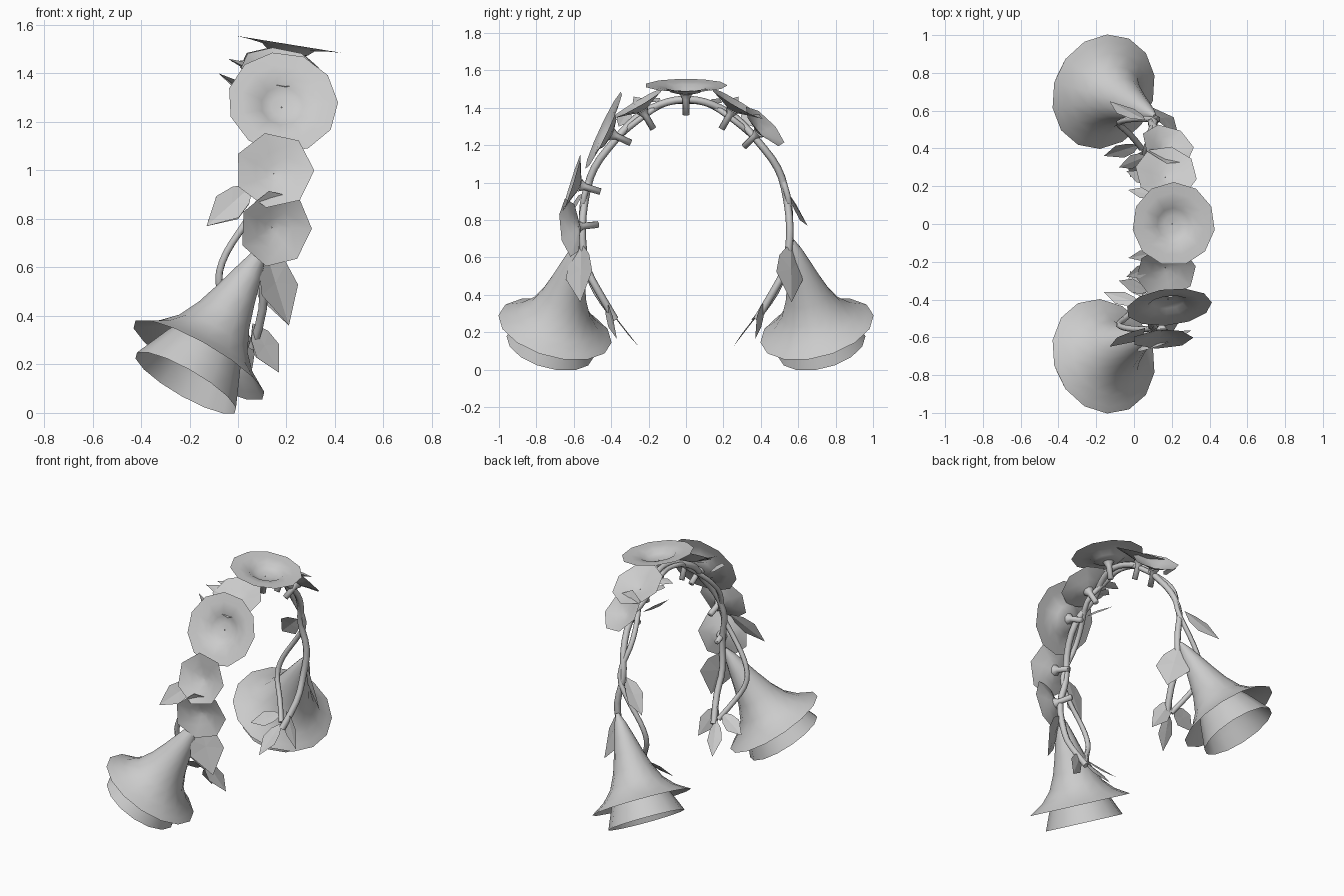
import bpy, math
from mathutils import Vector

cube = bpy.data.objects.get("Cube")
if cube:
    bpy.data.objects.remove(cube)

grey = bpy.data.materials.new("plain grey")
grey.use_nodes = True
grey.diffuse_color = (0.6, 0.6, 0.6, 1)
grey.node_tree.nodes["Principled BSDF"].inputs["Base Color"].default_value = (0.6, 0.6, 0.6, 1)


def add_mesh(name, verts, faces, smooth=False):
    mesh = bpy.data.meshes.new(name)
    mesh.from_pydata(verts, [], faces)
    mesh.materials.append(grey)
    for p in mesh.polygons:
        p.use_smooth = smooth
    ob = bpy.data.objects.new(name, mesh)
    bpy.context.collection.objects.link(ob)


def lathe(name, profile, sides, loc, axis):
    """Spin (radius, height) pairs around an axis through loc."""
    q = Vector(axis).to_track_quat('Z', 'Y')
    verts, faces = [], []
    for r, h in profile:
        for i in range(sides):
            a = math.tau * i / sides
            verts.append(Vector(loc) + q @ Vector((r * math.cos(a), r * math.sin(a), h)))
    for j in range(len(profile) - 1):
        for i in range(sides):
            k = (i + 1) % sides
            faces.append((j * sides + i, j * sides + k, (j + 1) * sides + k, (j + 1) * sides + i))
    add_mesh(name, verts, faces, True)


def flower(name, loc, normal, r, sides, dish):
    """Dish given as (radius fraction, height) pairs, with a funnel and a stalk behind it."""
    lathe(name, [(r * f, h) for f, h in dish], sides, loc, normal)
    lathe(name + "_stalk", [(.035, -.046), (.018, -.075), (.018, -.16), (.001, -.16)], 8, loc, normal)


def leaf(name, base, tip, width, side):
    """Pointed leaf with a slight fold along its midrib."""
    b, t = Vector(base), Vector(tip)
    d = t - b
    s = Vector(side)
    s = (s - d * (s.dot(d) / d.length_squared)).normalized() * width / 2
    n = d.cross(s).normalized() * width * .06
    verts = [b, b + d * .25 + s * .75 + n, b + d * .55 + s + n, t,
             b + d * .55 - s + n, b + d * .25 - s * .75 + n, b + d * .45]
    add_mesh(name, verts, [(0, 1, 6), (1, 2, 6), (2, 3, 6), (3, 4, 6), (4, 5, 6), (5, 0, 6)])


def strand(name, half, thick):
    """Vine strand from a half path, reflected across y = 0."""
    path = [(x, -y, z) for x, y, z in half] + [p for p in reversed(half) if p[1] > 0]
    cu = bpy.data.curves.new(name, 'CURVE')
    cu.dimensions = '3D'
    cu.bevel_depth = thick
    cu.bevel_resolution = 1
    cu.use_fill_caps = True
    sp = cu.splines.new('NURBS')
    sp.points.add(len(path) - 1)
    for p, co in zip(sp.points, path):
        p.co = (*co, 1)
    sp.use_endpoint_u = True
    sp.order_u = 3
    sp.resolution_u = 3
    cu.materials.append(grey)
    bpy.context.collection.objects.link(bpy.data.objects.new(name, cu))


# Twined vines
strand("main_vine", [(.06, .38, .27), (.11, .47, .42), (.1, .54, .55), (.13, .56, .75), (.08, .54, .92),
                     (.12, .5, 1.08), (.16, .37, 1.24), (.1, .26, 1.36), (.15, .12, 1.43), (.17, 0, 1.45)], .02)
strand("twining_vine", [(.04, .4, .3), (-.02, .48, .4), (-.09, .53, .53), (-.06, .55, .65), (.03, .56, .78),
                        (.13, .55, .93), (.07, .48, 1.11), (.1, .37, 1.24), (.17, .25, 1.34),
                        (.11, .12, 1.43), (.14, 0, 1.44)], .016)

# Flowers along the arch: broad ones have a flat rim and a dimple, cupped ones are shallow cones
broad = [(1, 0), (.75, -.004), (.5, -.012), (.38, -.034), (.2, -.044), (.01, -.047)]
cupped = [(1, 0), (.5, -.026), (.2, -.044), (.01, -.047)]
flower("top_flower", (.21, 0, 1.52), (.16, 0, .99), .222, 11, broad)
flower("large_front_flower", (.185, -.44, 1.28), (.1, -.9, .42), .229, 11, broad)
flower("upper_front_flower", (.17, -.255, 1.425), (.1, -.5, .86), .16, 8, cupped)
flower("middle_front_flower", (.15, -.61, 1.0), (.05, -.95, .3), .165, 7, cupped)
flower("lower_front_flower", (.155, -.62, .76), (.35, -.92, -.1), .16, 7, cupped)
flower("upper_back_flower", (.17, .27, 1.425), (.1, .5, .86), .165, 8, cupped)
flower("middle_back_flower", (.18, .42, 1.3), (.3, .68, .67), .145, 7, cupped)

for s, end in ((-1, "front"), (1, "back")):
    # Double trumpet bells
    tip, axis = (.11, s * .57, .69), (-.485, s * .233, -.844)
    lathe(end + "_bell", [(.01, 0), (.035, .06), (.062, .15), (.09, .25), (.122, .35), (.165, .44),
                          (.225, .505), (.28, .54), (.312, .56)], 14, tip, axis)
    lathe(end + "_bell_lining", [(.01, .06), (.05, .2), (.11, .4), (.175, .52), (.205, .59),
                                 (.24, .672)], 14, tip, axis)
    # Leaves: base, tip, width, side direction
    for name, b, t, w, d in (
            ("broad_leaf", (.11, .56, .68), (.21, .565, .36), .21, (.75, -.7, .2)),
            ("side_leaf", (.06, .55, .94), (-.13, .65, .77), .13, (.6, .2, -.7)),
            ("end_leaf_outer", (.06, .43, .37), (.17, .37, .165), .11, (.7, -.2, .3)),
            ("end_leaf_middle", (.05, .39, .3), (-.02, .25, .12), .1, (1, 0, 0)),
            ("end_leaf_inner", (.03, .42, .34), (-.16, .36, .26), .1, (.3, -.6, -.6)),
            ("upper_leaf", (.07, .36, 1.3), (-.08, .3, 1.4), .08, (.2, 1, .2)),
            ("crown_leaf", (.1, .22, 1.4), (-.04, .28, 1.46), .07, (.2, 1, -.4)),
            ("small_crown_leaf", (.12, .15, 1.43), (-.03, .18, 1.45), .06, (0, 1, -.3))):
        leaf(end + "_" + name, (b[0], s * b[1], b[2]), (t[0], s * t[1], t[2]), w, (d[0], s * d[1], d[2]))
